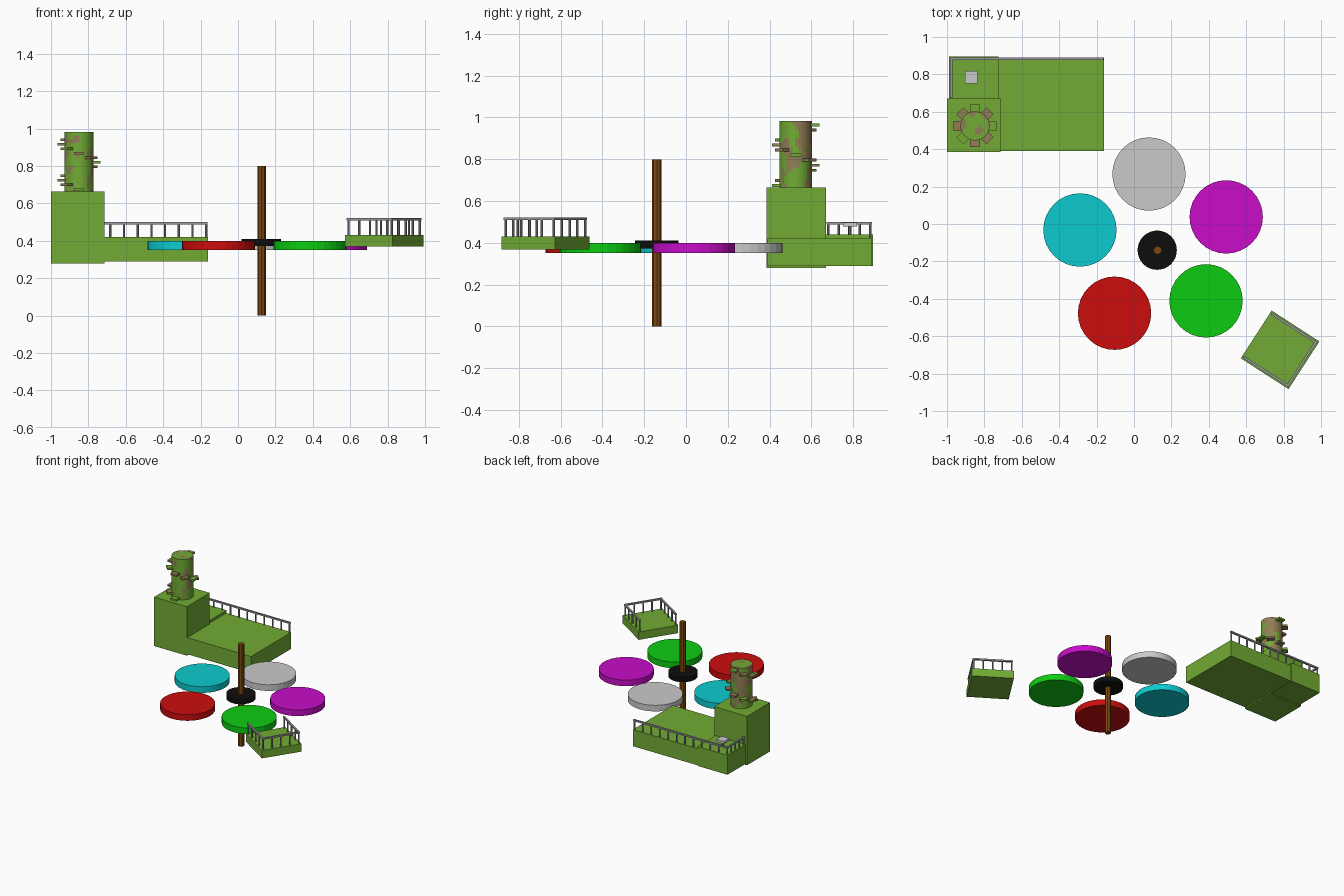
import bpy, bmesh, math
from mathutils import Vector, Matrix, noise

if "Cube" in bpy.data.objects:
    bpy.data.objects.remove(bpy.data.objects["Cube"])


def mat(name, r, g, b):
    m = bpy.data.materials.new(name)
    m.diffuse_color = (r, g, b, 1)
    m.use_nodes = True
    m.node_tree.nodes["Principled BSDF"].inputs["Base Color"].default_value = m.diffuse_color
    return m


GRASS = mat("grass green", 0.17, 0.41, 0.035)
BARK = mat("bark tan", 0.28, 0.21, 0.09)
WOOD = mat("pole brown", 0.20, 0.065, 0.006)
RAIL = mat("rail grey", 0.33, 0.33, 0.35)
PALE = mat("pale grey", 0.59, 0.59, 0.59)
RED = mat("red", 0.60, 0.004, 0.004)
GREEN = mat("bright green", 0.004, 0.60, 0.006)
CYAN = mat("cyan", 0.004, 0.60, 0.63)
MAGENTA = mat("magenta", 0.58, 0.004, 0.58)
BLACK = mat("black", 0.004, 0.004, 0.004)


def finish(name, bm, *mats):
    me = bpy.data.meshes.new(name)
    bm.to_mesh(me)
    bm.free()
    for m in mats:
        me.materials.append(m)
    ob = bpy.data.objects.new(name, me)
    bpy.context.collection.objects.link(ob)
    return ob


def add_box(bm, centre, size, angle=0.0):
    m = (Matrix.Translation(centre) @ Matrix.Rotation(angle, 4, 'Z')
         @ Matrix.Diagonal((*size, 1)))
    bmesh.ops.create_cube(bm, size=1, matrix=m)


def add_cyl(bm, x, y, z0, z1, r, seg):
    bmesh.ops.create_cone(bm, cap_ends=True, segments=seg, radius1=r, radius2=r,
                          depth=z1 - z0,
                          matrix=Matrix.Translation((x, y, (z0 + z1) / 2)))


def block(name, lo, hi, m):
    bm = bmesh.new()
    lo, hi = Vector(lo), Vector(hi)
    add_box(bm, (lo + hi) / 2, hi - lo)
    return finish(name, bm, m)


def disc(name, x, y, z0, z1, r, m, seg=32):
    bm = bmesh.new()
    add_cyl(bm, x, y, z0, z1, r, seg)
    return finish(name, bm, m)


def fence(name, a, b, z0, z1, count):
    """Posts between two points with a rail on top."""
    bm = bmesh.new()
    a, b = Vector(a), Vector(b)
    for i in range(count):
        p = a.lerp(b, i / (count - 1))
        add_cyl(bm, p.x, p.y, z0, z1 - 0.004, 0.006, 8)
    d = b - a
    mid = (a + b) / 2
    add_box(bm, (mid.x, mid.y, z1 - 0.006), (d.length + 0.014, 0.013, 0.012),
            math.atan2(d.y, d.x))
    return finish(name, bm, RAIL)


# Large platform, raised corner and tower block
block("large_platform", (-0.985, 0.39, 0.29), (-0.16, 0.89, 0.42), GRASS)
block("raised_corner", (-0.988, 0.66, 0.288), (-0.725, 0.895, 0.44), GRASS)
block("tower_block", (-1.0, 0.385, 0.28), (-0.715, 0.67, 0.665), GRASS)
fence("back_fence", (-0.976, 0.883), (-0.17, 0.883), 0.41, 0.50, 12)
fence("left_fence", (-0.976, 0.68), (-0.976, 0.883), 0.43, 0.50, 5)

# Small table on the raised corner
disc("table_leg", -0.87, 0.785, 0.435, 0.48, 0.008, RAIL, 8)
block("table_top", (-0.903, 0.752, 0.477), (-0.837, 0.818, 0.497), PALE)

# Tree trunk with mossy patches
TX, TY, TR = -0.85, 0.525, 0.078
bm = bmesh.new()
add_cyl(bm, TX, TY, 0.66, 0.983, TR, 32)
for k in range(1, 16):
    bmesh.ops.bisect_plane(bm, geom=bm.verts[:] + bm.edges[:] + bm.faces[:],
                           plane_co=(0, 0, 0.66 + k * 0.0202), plane_no=(0, 0, 1))
for sx, sy in ((1, 0), (0, 1)):
    for k in range(-4, 5):
        top = [f for f in bm.faces if f.normal.z > 0.9]
        geom = set(top)
        for f in top:
            geom.update(f.verts)
            geom.update(f.edges)
        bmesh.ops.bisect_plane(bm, geom=list(geom),
                               plane_co=(TX + k * 0.0161 + 0.001, TY + k * 0.0161 + 0.001, 0),
                               plane_no=(sx, sy, 0))
        bm.normal_update()
for f in bm.faces:
    c = f.calc_center_median()
    moss = noise.noise(c * 17) + 0.25 * (TY - c.y) / TR + 1.0 * (0.85 - c.z)
    f.material_index = 0 if moss > 0.0 else 1
finish("tree_trunk", bm, GRASS, BARK)

# Spiral steps climbing the trunk clockwise from the front
for mossy in (0, 1):
    bm = bmesh.new()
    for i in range(13):
        if (i % 3 == 0) != bool(mossy):
            continue
        a = -math.pi / 2 - i * math.pi / 4
        add_box(bm, (TX + 0.085 * math.cos(a), TY + 0.085 * math.sin(a), 0.675 + i * 0.0241),
                (0.058, 0.054, 0.014), a)
    finish("mossy_steps" if mossy else "bark_steps", bm, GRASS if mossy else BARK)

# Small turned platform with fences on three sides
CX, CY, ANG, H = 0.781, -0.673, math.radians(-32.9), 0.152
bm = bmesh.new()
add_box(bm, (CX, CY, 0.40), (2 * H, 2 * H, 0.062), ANG)
finish("small_platform", bm, GRASS)


def corner(u, v):
    p = Matrix.Rotation(ANG, 2) @ Vector((u, v))
    return (CX + p.x, CY + p.y)


E = H - 0.014
loop = [(-E, E), (E, E), (E, -E), (-E, -E)]
for n, p, q in zip(("back", "right", "front"), loop, loop[1:]):
    fence("small_" + n + "_fence", corner(*p), corner(*q), 0.425, 0.522, 5)

# Five coloured discs around the pole
for name, x, y, m in (("cyan_disc", -0.289, -0.032, CYAN),
                      ("red_disc", -0.104, -0.477, RED),
                      ("green_disc", 0.385, -0.411, GREEN),
                      ("magenta_disc", 0.493, 0.038, MAGENTA),
                      ("grey_disc", 0.08, 0.267, PALE)):
    disc(name, x, y, 0.352, 0.40, 0.196, m)

# Centre pole and hub
disc("centre_pole", 0.126, -0.14, 0.0, 0.80, 0.023, WOOD, 8)
disc("centre_hub", 0.124, -0.14, 0.372, 0.41, 0.105, BLACK)
